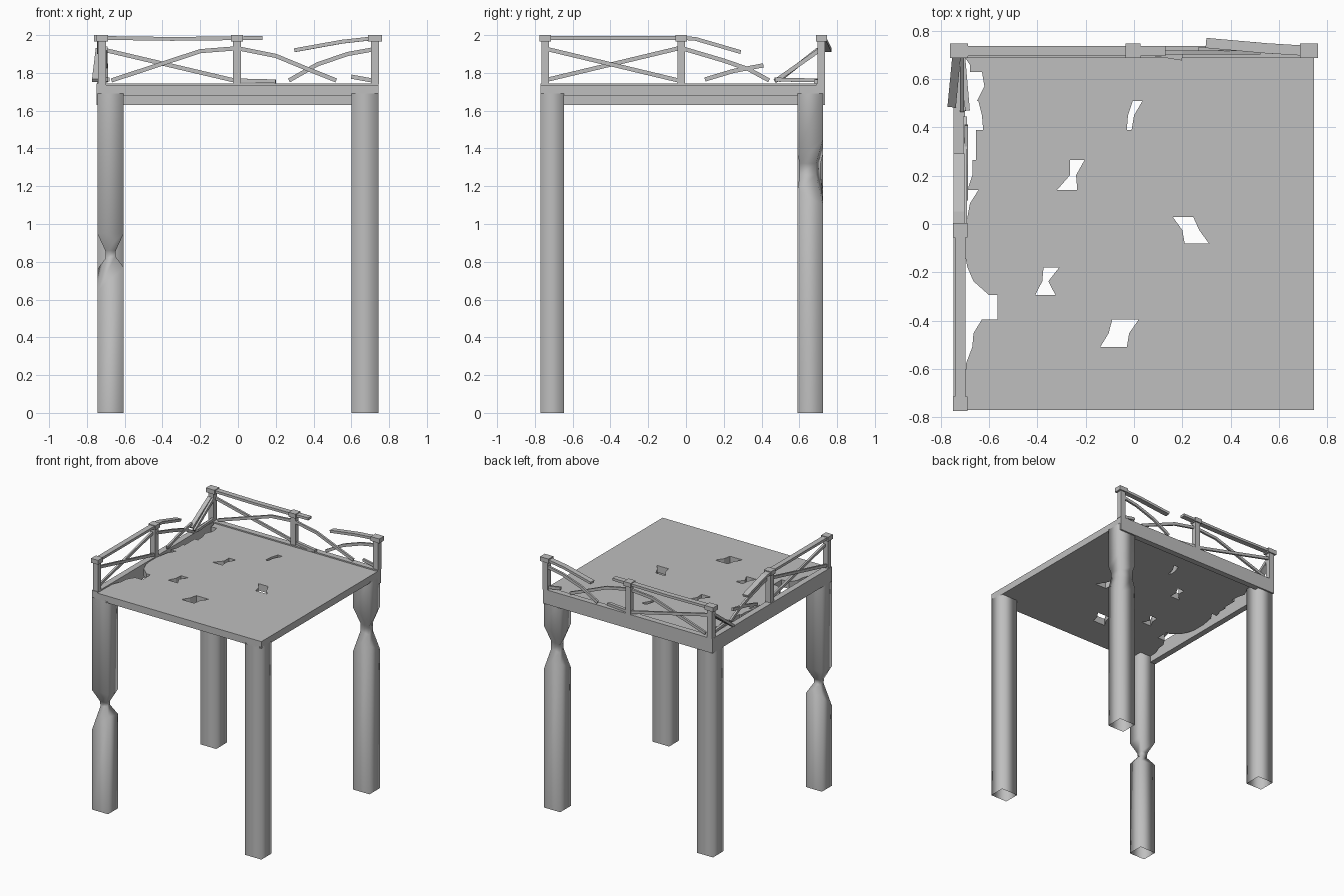
import bpy, bmesh, math
from mathutils import Vector

grey = bpy.data.materials.new("weathered grey")
grey.diffuse_color = (0.52, 0.52, 0.52, 1)


def finish(name, bm):
    bmesh.ops.recalc_face_normals(bm, faces=bm.faces)
    me = bpy.data.meshes.new(name)
    bm.to_mesh(me)
    bm.free()
    me.materials.append(grey)
    ob = bpy.data.objects.new(name, me)
    bpy.context.collection.objects.link(ob)
    return ob


def skin(bm, rings, caps=True):
    """Join equal rings of points into a tube."""
    vs = [[bm.verts.new(p) for p in r] for r in rings]
    n = len(vs[0])
    for a, b in zip(vs, vs[1:]):
        for i in range(n):
            j = (i + 1) % n
            bm.faces.new((a[i], a[j], b[j], b[i]))
    if caps:
        bm.faces.new(vs[0])
        bm.faces.new(vs[-1])


def box(name, x0, x1, y0, y1, z0, z1):
    bm = bmesh.new()
    skin(bm, [[(x0, y0, z), (x1, y0, z), (x1, y1, z), (x0, y1, z)] for z in (z0, z1)])
    return finish(name, bm)


def bar(name, pts, w, h):
    """Rectangular timber following a path, w sideways and h tall."""
    pts = [Vector(p) for p in pts]
    bm = bmesh.new()
    rings = []
    for i, p in enumerate(pts):
        d = (pts[min(i + 1, len(pts) - 1)] - pts[max(i - 1, 0)]).normalized()
        side = d.cross(Vector((0, 0, 1))).normalized()
        up = side.cross(d)
        rings.append([p + side * (a * w / 2) + up * (b * h / 2)
                      for a, b in ((-1, -1), (1, -1), (1, 1), (-1, 1))])
    skin(bm, rings)
    return finish(name, bm)


# Legs: open square tubes; each ring is (four corner heights, four corner scales)
# Corner order: front left, front right, back right, back left
def leg(name, x0, x1, y0, y1, top, pinch=()):
    cx, cy, hx, hy = (x0 + x1) / 2, (y0 + y1) / 2, (x1 - x0) / 2, (y1 - y0) / 2
    signs = ((-1, -1), (1, -1), (1, 1), (-1, 1))
    rings = [((0,) * 4, (1,) * 4), *pinch, ((top,) * 4, (1,) * 4)]
    bm = bmesh.new()
    skin(bm, [[(cx + s[0] * hx * k, cy + s[1] * hy * k, z)
               for s, z, k in zip(signs, zs, ks)] for zs, ks in rings], caps=False)
    ob = finish(name, bm)
    ob.data.shade_smooth()


full = (1,) * 4
leg("front_right_leg", 0.60, 0.745, -0.77, -0.645, 1.69)
leg("back_left_leg", -0.745, -0.605, 0.59, 0.725, 1.69)
leg("front_left_leg", -0.745, -0.605, -0.77, -0.645, 1.69, [
    ((0.64, 0.77, 0.75, 0.76), full),
    ((0.82, 0.83, 0.83, 0.82), (0.36,) * 4),
    ((0.86, 0.86, 0.86, 0.86), (0.40,) * 4),
    ((0.95, 0.95, 0.95, 0.95), full)])
leg("back_right_leg", 0.60, 0.745, 0.59, 0.725, 1.69, [
    ((1.10, 1.18, 1.10, 1.18), full),
    ((1.26, 1.26, 1.26, 1.26), (0.45, 0.82, 0.45, 0.82)),
    ((1.32, 1.32, 1.32, 1.32), (0.45, 0.82, 0.45, 0.82)),
    ((1.45, 1.37, 1.45, 1.37), full)])

# Edge beams
box("left_beam", -0.748, -0.70, -0.77, 0.737, 1.63, 1.745)
box("back_beam", -0.70, 0.745, 0.69, 0.737, 1.63, 1.745)


# Deck boards: each end is three x values from the front to the back of the board
def board(bm, y0, y1, left, right):
    ys = (y0, (y0 + y1) / 2, y1)
    outline = list(zip(left, ys)) + list(zip(right, ys))[::-1]
    skin(bm, [[(x, y, z) for x, y in outline] for z in (1.68, 1.735)])


R = (0.745,) * 3
# front y, back y, ragged left end, optional hole (left side, right side)
boards = [
    (-0.77, -0.64, (-0.70, -0.70, -0.70), None),
    (-0.64, -0.51, (-0.70, -0.695, -0.67), None),
    (-0.51, -0.395, (-0.67, -0.665, -0.63),
     ((-0.14, -0.105, -0.09), (-0.03, -0.02, 0.02))),
    (-0.395, -0.295, (-0.565, -0.565, -0.565), None),
    (-0.295, -0.18, (-0.60, -0.665, -0.69),
     ((-0.41, -0.38, -0.375), (-0.325, -0.355, -0.31))),
    (-0.18, -0.08, (-0.69, -0.70, -0.70), None),
    (-0.08, 0.03, (-0.70, -0.70, -0.69), ((0.21, 0.20, 0.16), (0.31, 0.27, 0.245))),
    (0.03, 0.14, (-0.69, -0.68, -0.645), None),
    (0.14, 0.265, (-0.69, -0.67, -0.67),
     ((-0.32, -0.265, -0.265), (-0.235, -0.24, -0.205))),
    (0.265, 0.39, (-0.655, -0.655, -0.655), None),
    (0.39, 0.51, (-0.625, -0.63, -0.645),
     ((-0.03, -0.025, -0.005), (-0.01, 0.0, 0.035))),
    (0.51, 0.63, (-0.65, -0.62, -0.63), None),
    (0.63, 0.69, (-0.68, -0.68, -0.70), None),
]
bm = bmesh.new()
for y0, y1, left, hole in boards:
    if hole:
        board(bm, y0, y1, left, hole[0])
        board(bm, y0, y1, hole[1], R)
    else:
        board(bm, y0, y1, left, R)
finish("deck_boards", bm)

# Railing posts with caps
for name, x, y in (("front_left", -0.72, -0.745), ("mid_left", -0.72, -0.025),
                   ("corner", -0.725, 0.717), ("mid_back", -0.005, 0.717),
                   ("back_right", 0.725, 0.717)):
    box(name + "_post", x - 0.022, x + 0.022, y - 0.02, y + 0.02, 1.74, 1.97)
    wide = 0.038 if name in ("corner", "back_right") else 0.031
    box(name + "_cap", x - wide, x + wide, y - 0.03, y + 0.03, 1.965, 2.0)


def back(name, pts, w=0.016, h=0.022, y=0.717):
    bar("back_" + name, [(x, y, z) for x, z in pts], w, h)


def left(name, pts, w=0.016, h=0.022, x=-0.712):
    bar("left_" + name, [(x, y, z) for y, z in pts], w, h)


# Back railing: whole bay, then broken bay
back("rail", [(-0.72, 1.985), (-0.35, 1.98), (0.13, 1.985)], 0.042, 0.02)
back("brace_down", [(-0.70, 1.92), (-0.02, 1.76)], y=0.724)
back("brace_up", [(-0.67, 1.76), (-0.2, 1.915), (-0.01, 1.93)], y=0.71)
back("split_brace", [(0.0, 1.93), (0.2, 1.89), (0.37, 1.82), (0.52, 1.76)], y=0.71)
back("bent_brace", [(0.27, 1.76), (0.42, 1.845), (0.58, 1.90), (0.72, 1.925)], y=0.724)
back("brace_stub", [(0.60, 1.78), (0.71, 1.76)])
bar("back_broken_rail", [(0.30, 0.75, 1.92), (0.55, 0.728, 1.965), (0.73, 0.717, 1.985)],
    0.042, 0.02)
bar("fallen_stick", [(0.01, 0.72, 1.76), (0.20, 0.69, 1.755)], 0.025, 0.02)

# Left railing: whole bay, then broken bay
left("rail", [(-0.75, 1.985), (-0.02, 1.985)], 0.042, 0.02, -0.72)
left("brace_up", [(-0.73, 1.765), (-0.04, 1.93)], x=-0.726)
left("brace_down", [(-0.73, 1.925), (-0.04, 1.76)])
left("broken_rail", [(-0.02, 1.985), (0.05, 1.98), (0.29, 1.91)], 0.045, 0.02, -0.725)
left("split_brace", [(-0.02, 1.93), (0.2, 1.865), (0.33, 1.82), (0.44, 1.76)], x=-0.70)
left("bent_brace", [(0.10, 1.765), (0.25, 1.81), (0.41, 1.84)], x=-0.695)
left("end_brace", [(0.47, 1.755), (0.72, 1.93)])
bar("left_fallen_stick", [(-0.69, 0.47, 1.765), (-0.71, 0.70, 1.76)], 0.02, 0.02)
bar("hanging_rail", [(-0.735, 0.70, 1.925), (-0.755, 0.49, 1.76)], 0.035, 0.02)
